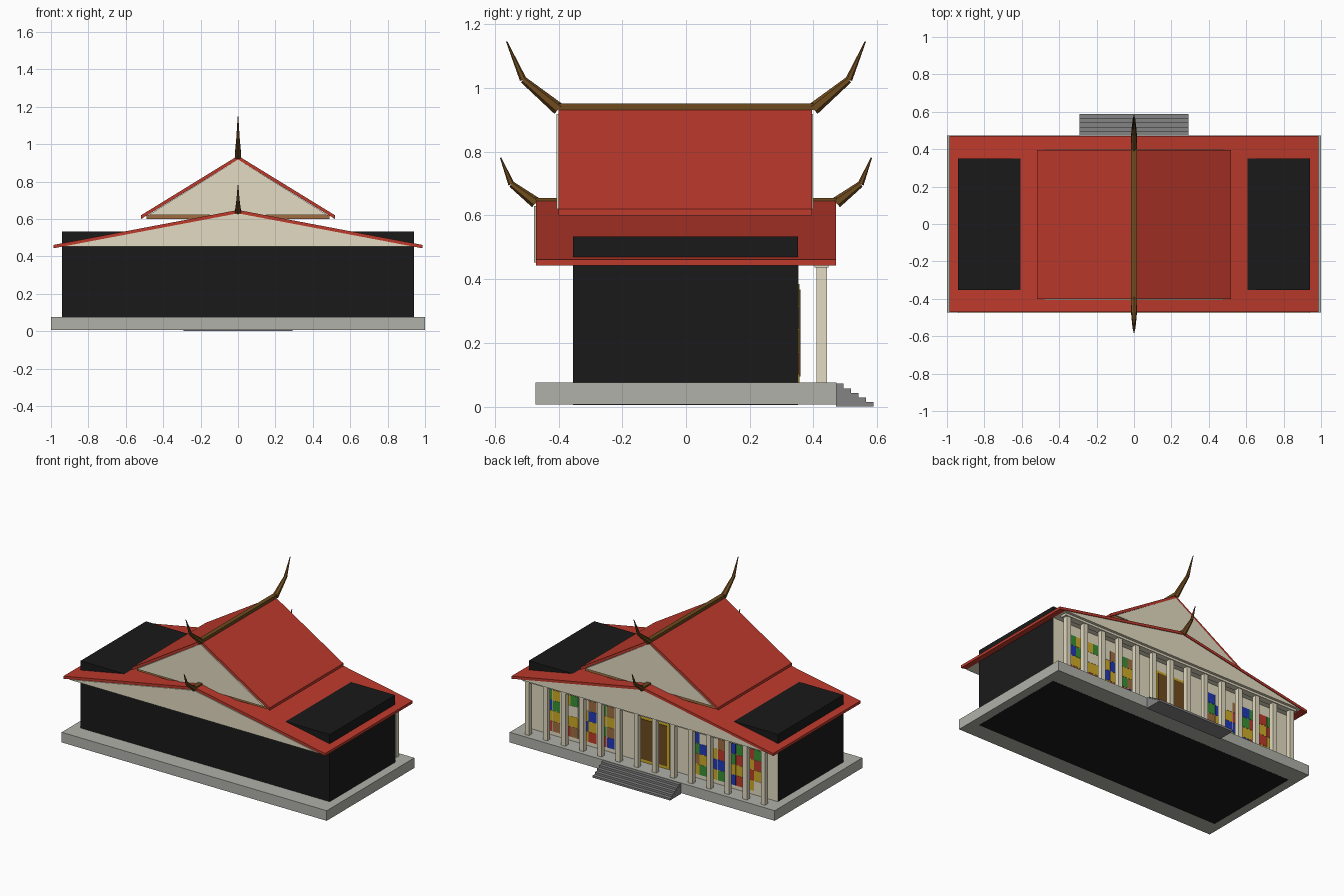
import bpy, bmesh, random
from mathutils import Vector

if "Cube" in bpy.data.objects:
    bpy.data.objects.remove(bpy.data.objects["Cube"])

random.seed(4)


def mat(name, c):
    m = bpy.data.materials.new(name)
    m.diffuse_color = (*c, 1)
    m.use_nodes = True
    m.node_tree.nodes["Principled BSDF"].inputs["Base Color"].default_value = m.diffuse_color
    return m


RED = mat("roof red", (0.51, 0.042, 0.025))
CREAM = mat("cream plaster", (0.77, 0.71, 0.54))
STONE = mat("platform stone", (0.44, 0.44, 0.40))
STEP = mat("step grey", (0.23, 0.23, 0.23))
BLACK = mat("black wall", (0.01, 0.01, 0.01))
BROWN = mat("dark brown", (0.155, 0.07, 0.013))
GOLD = mat("gold", (0.62, 0.41, 0.02))
BLUE = mat("glass blue", (0.015, 0.04, 0.47))
GREEN = mat("glass green", (0.04, 0.28, 0.035))
TAN = mat("light brown", (0.35, 0.155, 0.05))


def finish(name, bm, mats):
    bmesh.ops.recalc_face_normals(bm, faces=bm.faces)
    me = bpy.data.meshes.new(name)
    bm.to_mesh(me)
    bm.free()
    for m in mats:
        me.materials.append(m)
    ob = bpy.data.objects.new(name, me)
    bpy.context.collection.objects.link(ob)
    return ob


def add_box(bm, x0, x1, y0, y1, z0, z1, index=0):
    v = bmesh.ops.create_cube(bm, size=1)["verts"]
    for p in v:
        p.co = (x1 if p.co.x > 0 else x0, y1 if p.co.y > 0 else y0, z1 if p.co.z > 0 else z0)
    for f in {f for p in v for f in p.link_faces}:
        f.material_index = index


def box(name, m, *dims):
    bm = bmesh.new()
    add_box(bm, *dims)
    return finish(name, bm, [m])


def prism(name, m, profile, y0, y1):
    """Extrude an (x, z) outline along y."""
    bm = bmesh.new()
    f = bm.faces.new([bm.verts.new((x, y0, z)) for x, z in profile])
    g = bmesh.ops.extrude_face_region(bm, geom=[f])["geom"]
    bmesh.ops.translate(bm, vec=(0, y1 - y0, 0), verts=[e for e in g if isinstance(e, bmesh.types.BMVert)])
    return finish(name, bm, [m])


def roof(name, half, ridge, eave, t, y0, y1):
    prism(name, RED, [(0, ridge), (half, eave), (half, eave - t), (0, ridge - t),
                      (-half, eave - t), (-half, eave)], y0, y1)


def finial(name, pts, sign):
    """Tapered, bent horn through (y, z, radius) points with six sides."""
    bm = bmesh.new()
    for (ya, za, ra), (yb, zb, rb) in zip(pts, pts[1:]):
        a, b = Vector((0, ya * sign, za)), Vector((0, yb * sign, zb))
        r = bmesh.ops.create_cone(bm, cap_ends=True, segments=6, radius1=ra, radius2=rb, depth=(b - a).length)
        q = (b - a).to_track_quat('Z', 'Y')
        for v in r["verts"]:
            v.co = q @ v.co + (a + b) / 2
    finish(name, bm, [BROWN])


# platform and stairs
box("platform", STONE, -1, 1, -0.472, 0.472, 0.006, 0.075)
bm = bmesh.new()
for i in range(5):
    add_box(bm, -0.292, 0.292, 0.47, 0.495 + i * 0.0235, 0, 0.072 - i * 0.0145)
finish("stairs", bm, [STEP])

# hall: black block with a cream entrance wall
box("hall_block", BLACK, -0.94, 0.94, -0.354, 0.351, 0.0055, 0.533)
box("entrance_wall", CREAM, -0.94, 0.94, 0.3505, 0.353, 0.075, 0.46)

# lower roof and gables
roof("lower_roof", 0.987, 0.648, 0.461, 0.018, -0.471, 0.471)
prism("lower_gable", CREAM, [(-0.94, 0.452), (0.94, 0.452), (0, 0.63)], -0.477, 0.466)
box("lower_ridge", BROWN, -0.015, 0.015, -0.475, 0.475, 0.638, 0.655)

# upper roof, gables and wooden base
roof("upper_roof", 0.518, 0.938, 0.62, 0.02, -0.4, 0.395)
prism("upper_gable", CREAM, [(-0.48, 0.62), (0.48, 0.62), (0, 0.918)], -0.406, 0.399)
box("upper_base", TAN, -0.49, 0.49, -0.39, 0.39, 0.6, 0.62)
box("upper_ridge", BROWN, -0.015, 0.015, -0.4, 0.4, 0.93, 0.951)

# horn finials at both ends of both ridges
for s, n in ((-1, "front"), (1, "back")):
    finial("upper_finial_" + n, [(0.40, 0.934, 0.02), (0.511, 1.026, 0.011), (0.563, 1.146, 0.002)], s)
    finial("lower_finial_" + n, [(0.472, 0.64, 0.018), (0.548, 0.698, 0.01), (0.582, 0.781, 0.002)], s)

# colonnade with a beam along the top
bm = bmesh.new()
for i in range(14):
    x = -0.89 + i * 1.78 / 13
    add_box(bm, x - 0.016, x + 0.016, 0.41, 0.442, 0.075, 0.445)
add_box(bm, -0.92, 0.92, 0.404, 0.448, 0.437, 0.456)
finish("columns", bm, [CREAM])

# stained glass windows, one in each of four bays per side
bm = bmesh.new()
glass = [BLUE, GREEN, GOLD, RED, TAN, CREAM]
last = None
for side in (-1, 1):
    for w in range(4):
        cx = side * (0.35 + w * 0.137)
        for c in range(2):
            for r in range(4):
                k = random.choice([i for i in (0, 1, 2, 2, 3, 4, 5) if i != last])
                last = k
                x0, z0 = cx - 0.06 + c * 0.06, 0.1 + r * 0.071
                add_box(bm, x0 + 0.001, x0 + 0.059, 0.352, 0.3545, z0 + 0.001, z0 + 0.07, k)
finish("stained_glass", bm, glass)

# double door with gold frame
box("door_frame", GOLD, -0.125, 0.125, 0.352, 0.3565, 0.075, 0.385)
for s, n in ((-1, "left"), (1, "right")):
    x0, x1 = sorted((s * 0.006, s * 0.107))
    box("door_" + n, BROWN, x0, x1, 0.355, 0.36, 0.095, 0.368)
